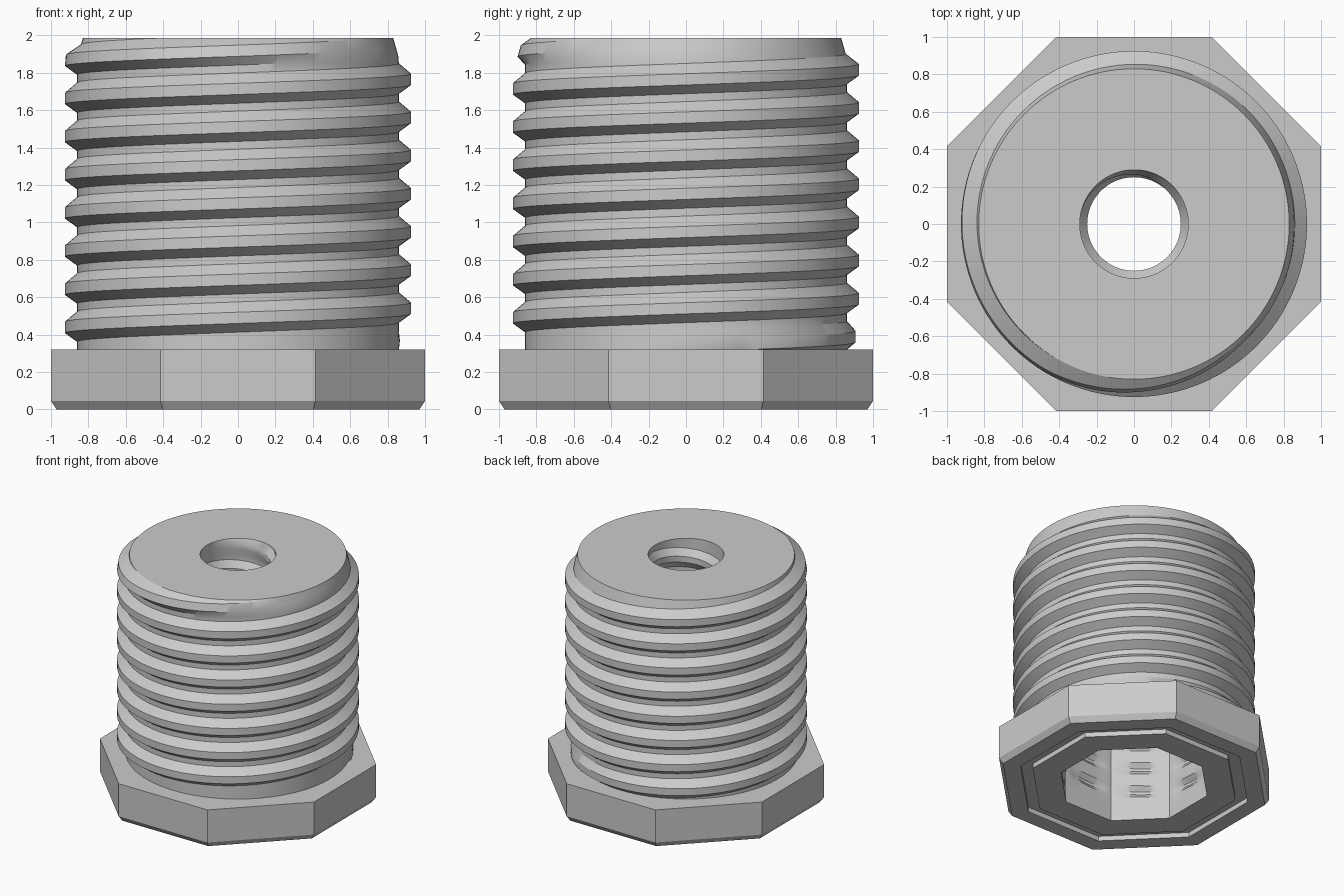
import bpy, bmesh
from math import pi, cos, sin, radians

if "Cube" in bpy.data.objects:
    bpy.data.objects.remove(bpy.data.objects["Cube"])

PITCH = 0.204
SEGMENTS = 128
TOP = 1.985
HEAD_TOP = 0.32
CEILING = 1.6
HOLE_R = 0.29
SOCKET = 0.54

grey = bpy.data.materials.new("grey metal")
grey.use_nodes = True
colour = (0.6, 0.6, 0.6, 1)
grey.diffuse_color = colour
grey.node_tree.nodes["Principled BSDF"].inputs["Base Color"].default_value = colour


def ramp(v, a, b):
    return min(1, max(0, (v - a) / (b - a)))


def octagon(apothem, angle):
    # Polar radius of an octagon whose flats face the axes
    return apothem / cos((angle + pi / 8) % (pi / 4) - pi / 8)


def finish(name, bm, flip=False):
    bmesh.ops.remove_doubles(bm, verts=bm.verts, dist=0.0001)
    if flip:
        bmesh.ops.reverse_faces(bm, faces=bm.faces)
    mesh = bpy.data.meshes.new(name)
    bm.to_mesh(mesh)
    bm.free()
    mesh.materials.append(grey)
    obj = bpy.data.objects.new(name, mesh)
    bpy.context.collection.objects.link(obj)
    bpy.ops.object.select_all(action="DESELECT")
    obj.select_set(True)
    bpy.context.view_layer.objects.active = obj
    bpy.ops.object.shade_smooth_by_angle(angle=radians(30))
    return obj


def skin(bm, rows):
    for lower, upper in zip(rows, rows[1:]):
        for i in range(len(lower) - 1):
            loop = [lower[i], lower[i + 1], upper[i + 1], upper[i]]
            bm.faces.new(loop)


def loft(name, rings, sides, flip=False):
    # Each ring is a (radius function, height) pair
    bm = bmesh.new()
    rows = []
    for radius, z in rings:
        angles = [2 * pi * (i + 0.5 * (sides == 8)) / sides for i in range(sides)]
        row = [bm.verts.new((radius(a) * cos(a), radius(a) * sin(a), z)) for a in angles]
        rows.append(row + row[:1])
    skin(bm, rows)
    return finish(name, bm, flip)


def helix(name, radius, profile, low, high, start, fade, flip=False):
    # Rows follow the thread and are clamped at both ends
    bm = bmesh.new()
    turns = range(-2, int((high - low) / PITCH) + 3)
    rows = []
    for turn in turns:
        for offset, height in profile:
            row = []
            for i in range(SEGMENTS + 1):
                a = 2 * pi * i / SEGMENTS
                crest = low + start + PITCH * (turn + i / SEGMENTS)
                z = min(high, max(low, crest + offset))
                strength = ramp(crest, fade[0], fade[1]) * ramp(crest, fade[3], fade[2])
                if z in (low, high):
                    strength = 0
                r = radius(a, z, height * strength)
                row.append(bm.verts.new((r * cos(a), r * sin(a), z)))
            rows.append(row)
    skin(bm, rows)
    return finish(name, bm, flip)


def circle(r):
    return lambda a: r


def oct_ring(apothem):
    return lambda a: octagon(apothem, a)


# Octagonal head with chamfered underside and ring groove
head_profile = [(SOCKET, 0), (0.75, 0), (0.75, 0.04), (0.84, 0.04), (0.84, 0),
                (0.97, 0), (1, 0.045), (1, HEAD_TOP), (0.75, HEAD_TOP)]
loft("octagonal_head", [(oct_ring(r), z) for r, z in head_profile], 8)

# Outer thread with a narrowed top
outer = [(-0.077, 0), (-0.03, 0.065), (0.03, 0.065), (0.085, 0)]
helix("threaded_shank",
      lambda a, z, h: 0.86 - 0.03 * ramp(z, 1.88, TOP) + h,
      outer, HEAD_TOP, TOP, 0.017, (0.33, 0.41, 1.9, 1.95))

# Flat top around the small hole
loft("top_face", [(circle(0.83), TOP), (circle(HOLE_R), TOP)], SEGMENTS)

# Small threaded hole through the top
inner = [(-0.08, 0), (-0.025, 0.04), (0.025, 0.04), (0.08, 0)]
helix("threaded_hole", lambda a, z, h: HOLE_R - h,
      inner, CEILING, TOP, 0.05, (CEILING, CEILING + 0.08, 1.88, 1.95), True)

# Octagonal socket whose flats are cut by a round thread groove
groove = [(-0.05, 0), (-0.012, 0.08), (0.012, 0.08), (0.05, 0)]
helix("socket_wall",
      lambda a, z, h: max(octagon(SOCKET, a), 0.492 + h),
      groove, 0, CEILING, 0.12, (0.08, 0.1, 1.45, 1.5), True)
loft("socket_ceiling", [(oct_ring(SOCKET), CEILING), (circle(HOLE_R), CEILING)],
     SEGMENTS, True)
